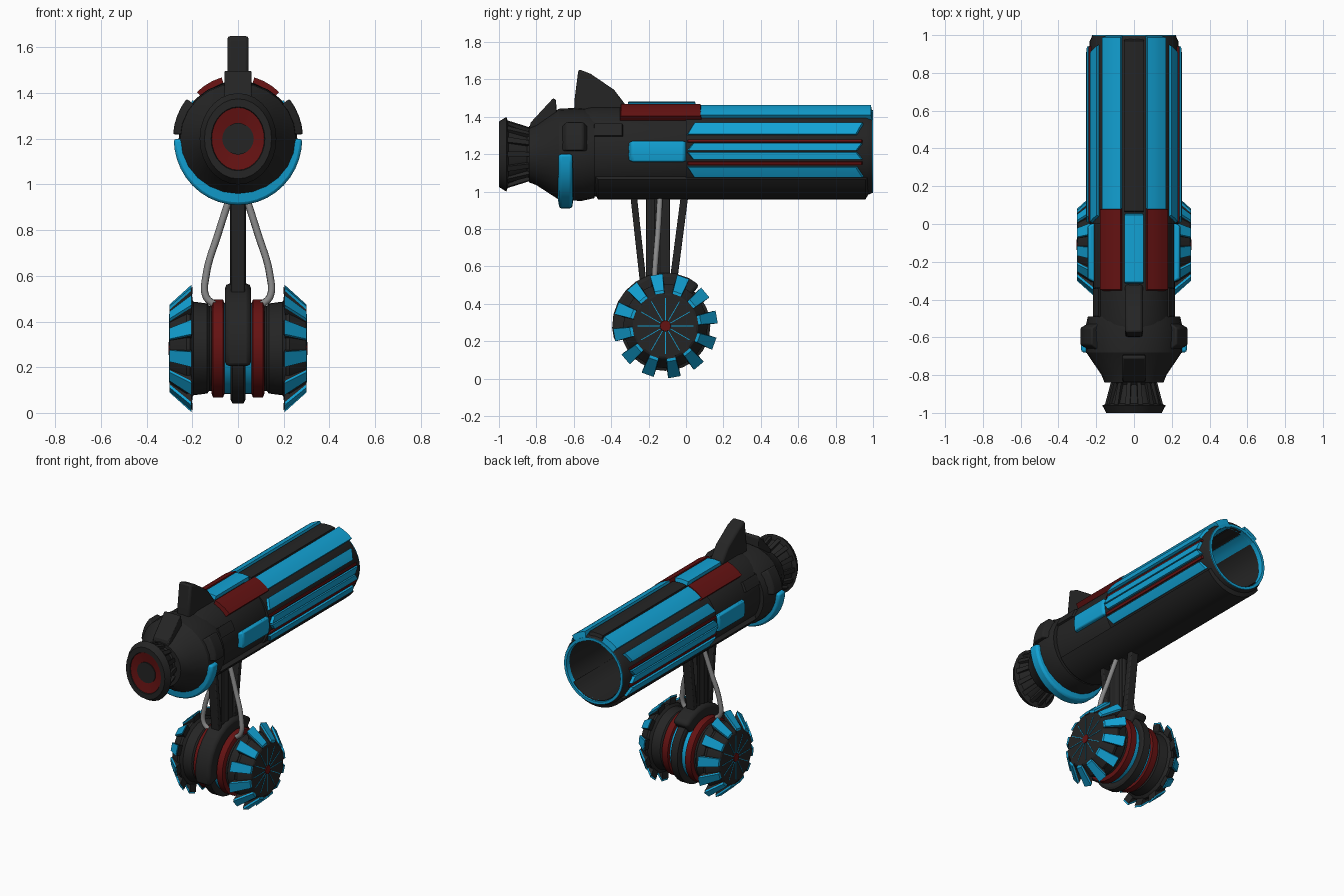
import bpy, bmesh, math
from mathutils import Vector, Matrix

if "Cube" in bpy.data.objects:
    bpy.data.objects.remove(bpy.data.objects["Cube"])

def material(name, rgb):
    m = bpy.data.materials.new(name)
    m.diffuse_color = (*rgb, 1)
    m.use_nodes = True
    m.node_tree.nodes["Principled BSDF"].inputs["Base Color"].default_value = m.diffuse_color
    return m

DARK = material("dark_metal", (.018, .018, .018))
BLUE = material("bright_blue", (.006, .36, .66))
RED = material("deep_red", (.13, .006, .006))
GREY = material("cable_grey", (.25, .25, .25))
BZ = 1.215                       # barrel axis height
WY, WZ = -.11, .282              # wheel axle position

def finish(name, bm, mat, bevel=0):
    bmesh.ops.recalc_face_normals(bm, faces=bm.faces)
    me = bpy.data.meshes.new(name)
    bm.to_mesh(me)
    bm.free()
    ob = bpy.data.objects.new(name, me)
    bpy.context.collection.objects.link(ob)
    me.materials.append(mat)
    if bevel:
        b = ob.modifiers.new("bevel", 'BEVEL')
        b.width, b.segments, b.limit_method = bevel, 2, 'ANGLE'
    return ob

def bridge(bm, rings, closed=False):
    """Skin a list of equal vertex rings, capping the ends unless closed."""
    n = len(rings[0])
    pairs = list(zip(rings, rings[1:])) + ([(rings[-1], rings[0])] if closed else [])
    for a, b in pairs:
        for i in range(n):
            j = (i + 1) % n
            bm.faces.new((a[i], a[j], b[j], b[i]))
    if not closed:
        bm.faces.new(rings[0])
        bm.faces.new(rings[-1])

def lathe(name, prof, axis, mat, c, sides=32, sx=1, closed=False):
    """Turn (position, radius) pairs about the x or y axis through c."""
    bm = bmesh.new()
    rings = []
    for t, r in prof:
        ring = []
        for i in range(sides):
            a = math.tau * i / sides
            u, v = r * math.cos(a), r * math.sin(a)
            p = (t, u, v) if axis == 'X' else (u * sx, t, v)
            ring.append(bm.verts.new(Vector(p) + Vector(c)))
        rings.append(ring)
    bridge(bm, rings, closed)
    return finish(name, bm, mat)

def panel(name, a0, a1, r0, r1, y0, y1, mat, skew=0, trim=.012, zc=BZ, sx=1, bevel=0):
    """Curved plate around the barrel; skew slants its ends."""
    bm = bmesh.new()
    n = max(2, round(abs(a1 - a0) / 9))
    rings = []
    for i in range(n + 1):
        f = i / n
        a = math.radians(a0 + (a1 - a0) * f)
        d = skew * f
        rings.append([bm.verts.new((r * math.cos(a) * sx, y + d, zc + r * math.sin(a)))
                      for r, y in ((r0, y0), (r1, y0 + trim), (r1, y1 - trim), (r0, y1))])
    bridge(bm, rings)
    return finish(name, bm, mat, bevel)

def both(name, a0, a1, *args, **kw):
    panel(name + "_right", a0, a1, *args, **kw)
    panel(name + "_left", 180 - a0, 180 - a1, *args, **kw)

def prism(name, pts, half, mat, bevel=0):
    """Side outline (y, z) given thickness across x."""
    bm = bmesh.new()
    bridge(bm, [[bm.verts.new((x, y, z)) for y, z in pts] for x in (-half, half)])
    return finish(name, bm, mat, bevel)

def tube(name, pts, r, mat, res=2):
    cu = bpy.data.curves.new(name, 'CURVE')
    cu.dimensions, cu.bevel_depth, cu.bevel_resolution = '3D', r, res
    cu.use_fill_caps = True
    cu.resolution_u = 8
    sp = cu.splines.new('BEZIER')
    sp.bezier_points.add(len(pts) - 1)
    for p, co in zip(sp.bezier_points, pts):
        p.co = co
        p.handle_left_type = p.handle_right_type = 'AUTO'
    ob = bpy.data.objects.new(name, cu)
    bpy.context.collection.objects.link(ob)
    cu.materials.append(mat)

# barrel: hollow front tube and solid rear body
lathe("barrel", [(0, .236), (.965, .236), (.995, .222), (.995, .205), (.25, .2), (.25, .01), (0, .01)],
      'Y', DARK, (0, 0, BZ), 36, closed=True)
lathe("muzzle_ring", [(.97, .222), (1, .222), (1, .204), (.97, .2)], 'Y', BLUE, (0, 0, BZ), 36, closed=True)
lathe("rear_body", [(-.56, .23), (-.5, .242), (0, .242), (.04, .23)], 'Y', DARK, (0, 0, BZ), 36, sx=.9)
panel("belly_shell", 216, 324, .2, .257, -.5, .99, DARK, trim=.03, sx=.97)

# stripes along the barrel
panel("top_spine", 78, 102, .2, .25, .05, .99, DARK, trim=.02)
panel("top_blue_pad", 79, 101, .22, .266, -.32, .06, BLUE)
both("top_blue_stripe", 49, 74, .2, .258, .05, 1, BLUE)
both("top_red_stripe", 46, 74, .2, .264, -.36, .09, RED, sx=.98)
both("upper_blue_stripe", 22, 38, .22, .251, 0, .92, BLUE, skew=.035)
both("lower_blue_stripe", -20, -34, .22, .251, 0, .92, BLUE, skew=.035)
both("middle_blue_stripe_a", 1, 10, .22, .253, 0, .92, BLUE, skew=.03)
both("middle_blue_stripe_b", -1, -10, .22, .253, 0, .92, BLUE, skew=.03)
both("red_line_a", 12, 15, .22, .246, 0, .95, RED)
both("red_line_b", -17, -13, .22, .246, 0, .95, RED)
both("flank_pod", -13, 13, .2, .258, -.32, .02, BLUE, trim=.03, sx=.96, bevel=.01)
both("flank_plate", 20, 36, .22, .252, -.5, -.33, DARK, sx=.92)

# rear shoulder, its raised plates and the blue half ring
C = (0, 0, 1.2)
lathe("shoulder", [(-.84, .15), (-.8, .165), (-.68, .243), (-.56, .25), (-.49, .235)], 'Y', DARK, C, 24, sx=1.04)
both("shoulder_plate", 4, 38, .2, .285, -.69, -.5, DARK, trim=.05, zc=1.2, bevel=.008)
prism("shoulder_ridge", [(-.84, 1.33), (-.83, 1.37), (-.71, 1.5), (-.695, 1.49), (-.69, 1.4)], .06, DARK, .006)
panel("blue_half_ring", 180, 360, .23, .29, -.687, -.6, BLUE, trim=.01, zc=1.2, sx=.97, bevel=.012)

# rear nozzle with ribs
lathe("nozzle", [(-.82, .15), (-.85, .125), (-.95, .165), (-.96, .2), (-1, .175), (-1, .14), (-.985, .135)],
      'Y', DARK, C, 28, sx=.84)
lathe("nozzle_red_ring", [(-.97, .137), (-.995, .137), (-.985, .07), (-.97, .07)], 'Y', RED, C, 28, sx=.84, closed=True)
lathe("nozzle_core", [(-.97, .069), (-.992, .069)], 'Y', DARK, C, 20)
for i in range(14):
    a = i * 360 / 14
    ob = panel(f"nozzle_rib_{i}", a - 5, a + 5, .1, .14, -.97, -.82, DARK, trim=0, zc=1.2, sx=.84)
    for v in ob.data.vertices:          # flare the ribs toward the rear rim
        if v.co.y < -.9:
            v.co.x *= 1.34
            v.co.z = 1.2 + (v.co.z - 1.2) * 1.34

# dorsal fin
prism("dorsal_fin", [(-.6, 1.4), (-.595, 1.5), (-.575, 1.655), (-.51, 1.63), (-.385, 1.545), (-.32, 1.46), (-.32, 1.4)],
      .047, DARK, .014)

# support strut and cables
prism("strut_column", [(-.21, 1), (-.215, .5), (-.085, .5), (-.09, 1)], .024, DARK)
prism("strut_rod_front", [(-.3, 1), (-.265, 1), (-.21, .5), (-.245, .5)], .03, DARK, .006)
prism("strut_rod_back", [(-.025, 1), (.015, 1), (-.05, .5), (-.09, .5)], .03, DARK, .006)
for y in (-.19, -.15, -.11):
    tube(f"strut_rib_{y}", [(0, y, .98), (0, y, .52)], .034 if y == -.15 else .028, DARK, 1)
for s in (-1, 1):
    tube(f"cable_{s}", [(s * .03, -.14, .96), (s * .085, -.15, .79), (s * .14, -.165, .6),
                        (s * .14, -.17, .51), (s * .1, -.17, .47)], .016, GREY)

# wheel housing
def arc(r, a0, a1, n):
    return [(WY + r * math.cos(math.radians(a0 + (a1 - a0) * i / n)),
             WZ + r * math.sin(math.radians(a0 + (a1 - a0) * i / n))) for i in range(n + 1)]

prism("wheel_fender", arc(.285, 50, 197, 10) + arc(.15, 197, 50, 10), .057, DARK, .02)
lathe("wheel_spine", [(-.032, .225), (-.025, .24), (.025, .24), (.032, .225)], 'X', DARK, (0, WY, WZ))
lathe("wheel_blue_core", [(-.062, .2), (.062, .2)], 'X', BLUE, (0, WY, WZ))

def blade(name, prof, w0, w1, ang, s, mat):
    """Radial block from an (x, r) outline, wider at its large radius."""
    bm = bmesh.new()
    rot = Matrix.Rotation(math.radians(ang), 3, 'X')
    rings = []
    for k in (-1, 1):
        ring = []
        for x, r in prof:
            w = w0 if x > .25 else w1
            p = rot @ Vector((x, r, k * w))
            ring.append(bm.verts.new((s * p.x, p.y + WY, p.z + WZ)))
        rings.append(ring)
    bridge(bm, rings)
    finish(name, bm, mat)

# two mirrored wheels with red tyres, blades and spokes
for s, side in ((-1, "left"), (1, "right")):
    def turn(name, prof, mat, n=32):
        lathe(f"{name}_{side}", [(s * x, r) for x, r in prof], 'X', mat, (0, WY, WZ), n)
    turn("red_tyre", [(.06, .2), (.066, .215), (.109, .215), (.115, .2)], RED)
    turn("wheel_hub", [(.1, .19), (.125, .185), (.135, .197), (.195, .205), (.21, .225), (.225, .225),
                       (.295, .175), (.3, .165)], DARK, 36)
    turn("axle_cap", [(.29, .032), (.305, .028)], RED, 12)
    for i in range(12):
        a = 10 + 30 * i
        blade(f"blade_{side}_{i}", [(.21, .19), (.2, .268), (.3, .18), (.3, .14)], .024, .033, a, s, DARK)
        blade(f"blade_face_{side}_{i}", [(.207, .26), (.203, .278), (.301, .19), (.301, .175)], .025, .034, a, s, BLUE)
        blade(f"spoke_{side}_{i}", [(.29, .03), (.29, .15), (.3025, .15), (.3025, .03)], .002, .002, a - 10, s, BLUE)

# smooth the round parts while keeping edges sharp
bpy.ops.object.select_all(action='DESELECT')
for ob in bpy.context.scene.objects:
    if ob.type == 'MESH':
        ob.select_set(True)
        bpy.context.view_layer.objects.active = ob
bpy.ops.object.shade_smooth_by_angle(angle=math.radians(25))
